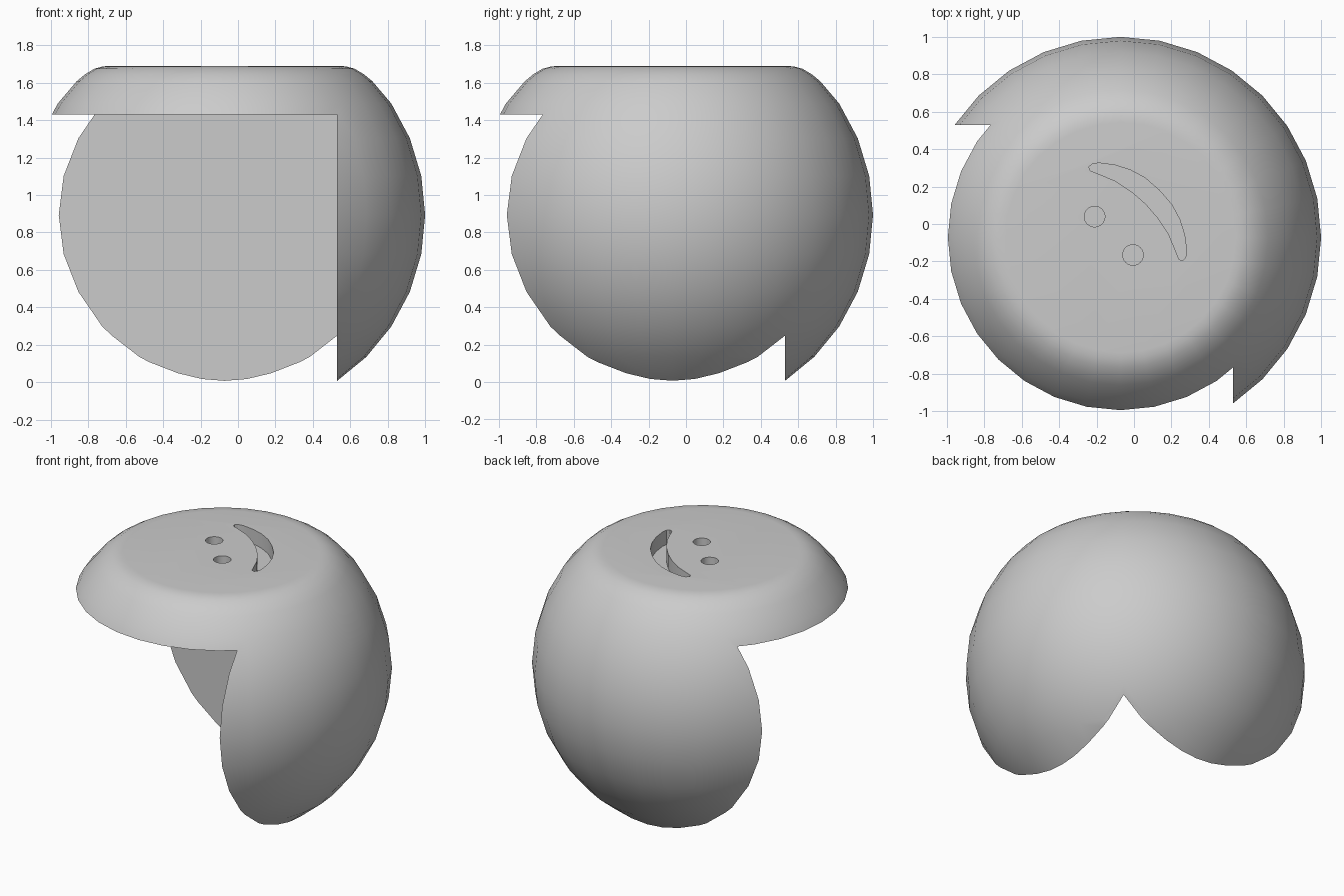
import bpy, bmesh, math
from mathutils import Vector, Matrix

if "Cube" in bpy.data.objects:
    bpy.data.objects.remove(bpy.data.objects["Cube"], do_unlink=True)

CENTRE = Vector((-0.072, -0.072, 0.893))
RADIUS = 1.072
TOP = 1.69
SEGMENTS = 32

grey = bpy.data.materials.new("plain grey")
grey.use_nodes = True
grey.diffuse_color = (0.6, 0.6, 0.6, 1)
grey.node_tree.nodes["Principled BSDF"].inputs["Base Color"].default_value = (0.6, 0.6, 0.6, 1)


def make_object(name, bm):
    bmesh.ops.recalc_face_normals(bm, faces=bm.faces)
    mesh = bpy.data.meshes.new(name)
    bm.to_mesh(mesh)
    bm.free()
    mesh.materials.append(grey)
    obj = bpy.data.objects.new(name, mesh)
    bpy.context.collection.objects.link(obj)
    return obj


def lathe(name, profile):
    """Turn (radius, height) points around the vertical axis of the ball."""
    bm = bmesh.new()
    verts = [bm.verts.new((r, 0, z)) for r, z in profile]
    edges = [bm.edges.new(pair) for pair in zip(verts, verts[1:])]
    bmesh.ops.spin(bm, geom=verts + edges, cent=(0, 0, 0), axis=(0, 0, 1),
                   angle=math.tau, steps=SEGMENTS)
    bmesh.ops.remove_doubles(bm, verts=bm.verts, dist=0.0005)
    bmesh.ops.holes_fill(bm, edges=[e for e in bm.edges if e.is_boundary], sides=0)
    bmesh.ops.translate(bm, verts=bm.verts, vec=(CENTRE.x, CENTRE.y, 0))
    return make_object(name, bm)


def prism(name, outline, bottom, top):
    """Stand a flat outline up between two heights."""
    bm = bmesh.new()
    face = bm.faces.new([bm.verts.new((p[0], p[1], bottom)) for p in outline])
    up = bmesh.ops.extrude_face_region(bm, geom=[face], use_keep_orig=True)
    moved = [g for g in up["geom"] if isinstance(g, bmesh.types.BMVert)]
    bmesh.ops.translate(bm, verts=moved, vec=(0, 0, top - bottom))
    return make_object(name, bm)


def carve(target, cutter):
    mod = target.modifiers.new("carve", 'BOOLEAN')
    mod.operation = 'DIFFERENCE'
    mod.solver = 'EXACT'
    mod.object = cutter
    bpy.context.view_layer.objects.active = target
    bpy.ops.object.modifier_apply(modifier=mod.name)
    bpy.data.objects.remove(cutter, do_unlink=True)


# Ball with a flat, softly rounded top
angles = [math.radians(-90 + 11.25 * i) for i in range(12)]
profile = [(RADIUS * math.cos(a), CENTRE.z + RADIUS * math.sin(a)) for a in angles]
profile += [(0.79, 1.608), (0.745, 1.645), (0.695, 1.675), (0.65, 1.687), (0.615, TOP)]
ball = lathe("notched_ball", profile)

# Square-cornered notch taking out the lower front corner
NOTCH = 0.53
carve(ball, prism("notch_cutter", [(-2, -2), (NOTCH, -2), (NOTCH, NOTCH), (-2, NOTCH)], -1, 1.43))

# Smiling face sunk into the top, laid out along the diagonal
FACE_FLOOR = TOP - 0.1
face_place = Matrix.Translation((-0.108, -0.063, 0)) @ Matrix.Rotation(math.radians(45), 4, 'Z')

for side, name in ((1, "left_eye_cutter"), (-1, "right_eye_cutter")):
    ring = [face_place @ Vector((0.055 * math.cos(t), side * 0.145 + 0.055 * math.sin(t), 0))
            for t in (math.tau * i / SEGMENTS for i in range(SEGMENTS))]
    carve(ball, prism(name, ring, FACE_FLOOR, TOP + 0.2))

half = [(0.344, 0), (0.337, 0.1), (0.311, 0.187), (0.27, 0.265), (0.219, 0.331),
        (0.19, 0.353), (0.166, 0.354), (0.157, 0.335), (0.185, 0.27),
        (0.213, 0.202), (0.234, 0.1), (0.241, 0)]
mouth = half + [(u, -v) for u, v in reversed(half[1:-1])]
carve(ball, prism("mouth_cutter", [face_place @ Vector((u, v, 0)) for u, v in mouth],
                  FACE_FLOOR, TOP + 0.2))

# Smooth ball, crisp cut edges
bpy.ops.object.select_all(action='DESELECT')
ball.select_set(True)
bpy.context.view_layer.objects.active = ball
bpy.ops.object.shade_smooth_by_angle(angle=math.radians(30))
